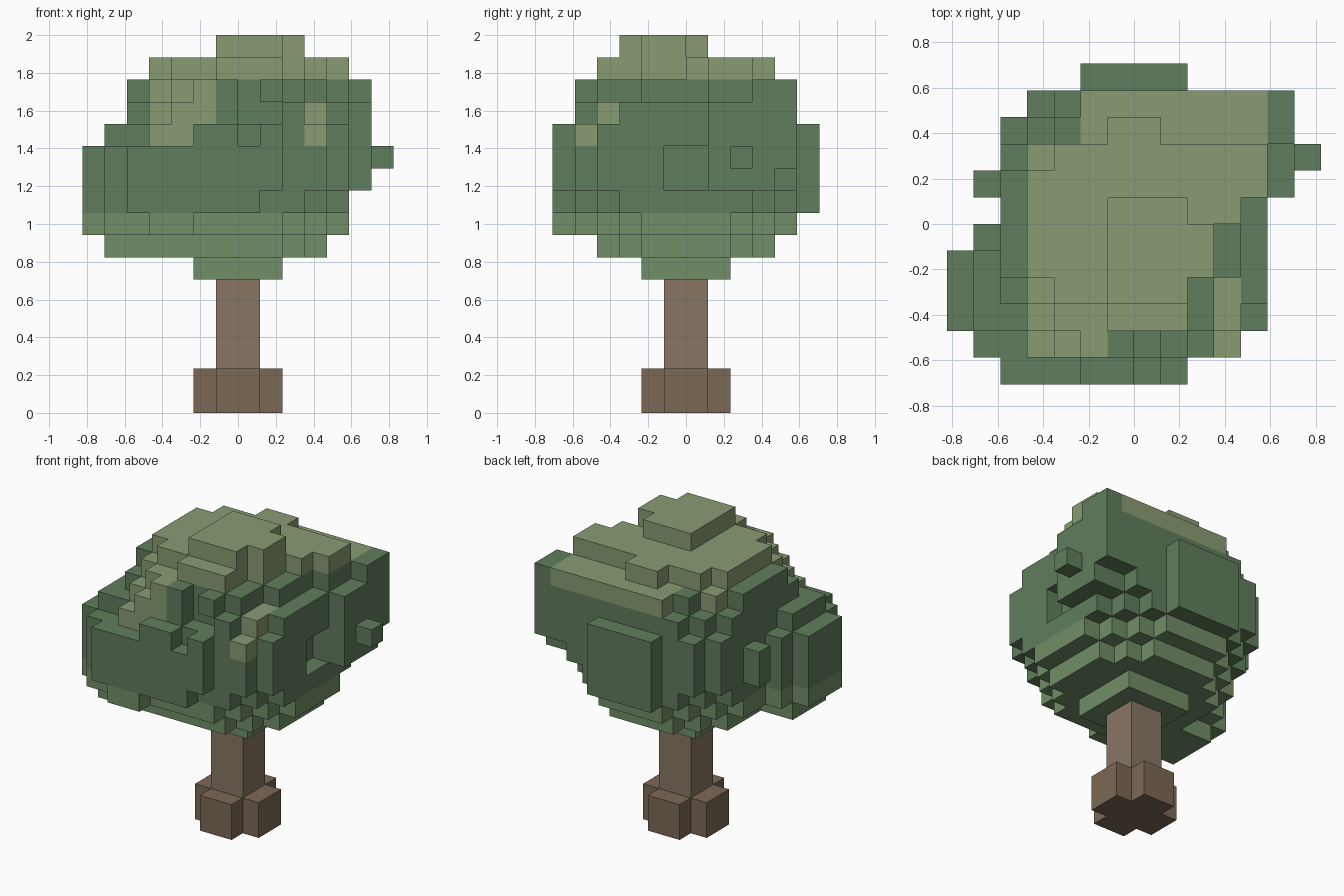
import bpy, bmesh
from itertools import product

if "Cube" in bpy.data.objects:
    bpy.data.objects.remove(bpy.data.objects["Cube"])

U = 2 / 17  # voxel edge length


def material(name, rgb):
    m = bpy.data.materials.new(name)
    m.diffuse_color = (*rgb, 1)
    m.use_nodes = True
    m.node_tree.nodes["Principled BSDF"].inputs["Base Color"].default_value = m.diffuse_color
    return m


OLIVE = material("leaf_top", (.25, .33, .17))
GREEN = material("leaf_middle", (.117, .205, .107))
LIGHT = material("leaf_under", (.165, .27, .136))
BARK = material("bark", (.246, .18, .127))
ROOT = material("root_bark", (.20, .14, .09))


def box(x0, x1, y0, y1, z0, z1):
    return set(product(range(x0, x1), range(y0, y1), range(z0, z1)))


def ball(cx, cy, cz, rr, stretch=1.0):
    return {(x, y, z) for x, y, z in box(-8, 8, -8, 8, 5, 18)
            if (x + .5 - cx) ** 2 + (y + .5 - cy) ** 2 + stretch * (z + .5 - cz) ** 2 < rr}


def voxel_object(name, cells, mats, pick=lambda c: 0):
    """Skin of a voxel set: only faces next to empty space are made."""
    bm = bmesh.new()
    verts = {}

    def vert(p):
        if p not in verts:
            verts[p] = bm.verts.new([v * U for v in p])
        return verts[p]

    for c in cells:
        for axis, side in product(range(3), (0, 1)):
            n = list(c)
            n[axis] += 2 * side - 1
            if tuple(n) in cells:
                continue
            a, b = (axis + 1) % 3, (axis + 2) % 3
            ring = []
            for i, j in ((0, 0), (1, 0), (1, 1), (0, 1)):
                p = list(c)
                p[axis] += side
                p[a] += i
                p[b] += j
                ring.append(vert(tuple(p)))
            f = bm.faces.new(ring if side else ring[::-1])
            f.material_index = pick(c)
    me = bpy.data.meshes.new(name)
    bm.to_mesh(me)
    bm.free()
    for m in mats:
        me.materials.append(m)
    ob = bpy.data.objects.new(name, me)
    bpy.context.collection.objects.link(ob)


# Trunk and cross-shaped root flare
voxel_object("trunk", box(-1, 1, -1, 1, 2, 6), [BARK])
voxel_object("roots", box(-2, 2, -1, 1, 0, 2) | box(-1, 1, -2, 2, 0, 2), [ROOT])

# Crown core, flattened at the sides and topped by its own cap
crown = {c for c in ball(0, 0, 11.5, 34.7, 1.17) if -5 <= c[0] < 5 and c[2] < 16}

# Dents in the core
for b in ((2, 5, -5, -2, 15, 16), (3, 5, -2, 0, 15, 16), (-2, -1, -4, -3, 15, 16),
          (4, 5, -2, 1, 14, 15), (3, 5, -4, -2, 14, 15), (4, 5, -1, 1, 10, 12),
          (0, 2, -5, -4, 13, 14), (0, 1, -5, -4, 14, 15), (0, 1, -6, -5, 12, 13),
          (-2, 2, 3, 4, 15, 16)):
    crown -= box(*b)

# Leaf clumps bulging out of the core
crown |= ball(-4, -2.6, 10, 10)                        # front left clump
for b in ((-5, 1, -6, -4, 9, 11), (-5, 2, -6, -4, 10, 12),
          (-2, 0, -6, -4, 12, 13), (1, 2, -6, -4, 12, 13),
          (-4, -2, -6, -4, 8, 9),                      # front clump
          (-2, 2, 4, 6, 9, 13),                        # back clump
          (2, 6, 1, 5, 11, 14), (2, 6, 1, 4, 10, 11),  # back right clump
          (2, 6, 3, 5, 14, 15), (2, 5, 1, 5, 14, 15),
          (6, 7, 2, 3, 11, 12), (-6, -5, 1, 2, 10, 12),  # knobs
          (2, 5, 1, 3, 15, 16), (-1, 1, 3, 4, 15, 16),   # upper tier
          (-1, 2, -3, 1, 16, 17), (2, 3, -2, 0, 16, 17)):  # cap
    crown |= box(*b)


def leaf_colour(c):
    x, y, z = c
    if z >= 15 and not (x == 2 and y < -2):
        return 0
    if z >= 14 and (y >= 3 and -3 < x < 5 or x < -1 and y < 3 and x > -5):
        return 0
    if z >= 12 and (-5 < x < -1 and -5 <= y < -2 or x == 3 and y < -2):
        return 0
    return 2 if z <= 8 else 1


voxel_object("crown", crown, [OLIVE, GREEN, LIGHT], leaf_colour)
